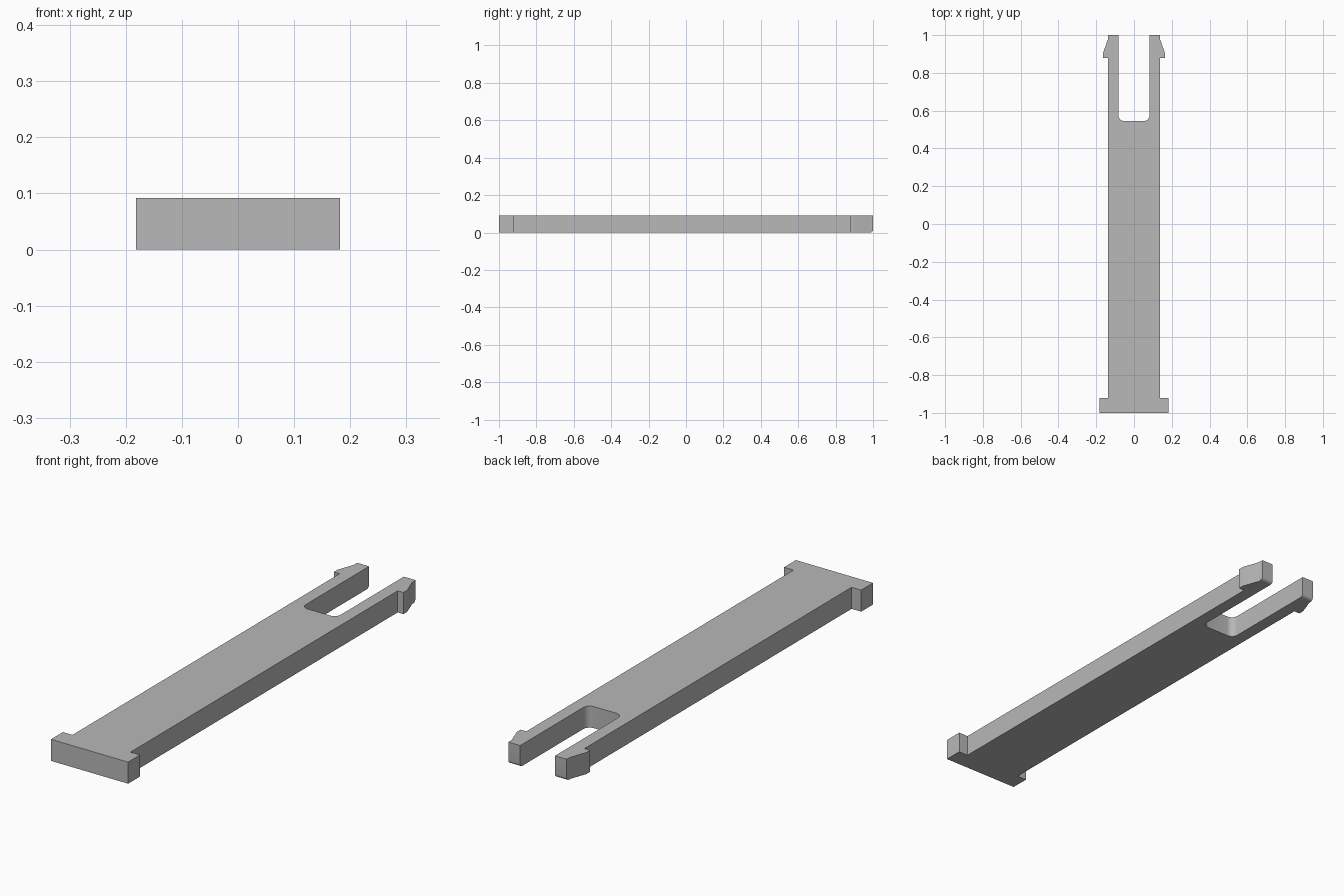
import bpy
import bmesh
from math import sin, cos, pi, radians

cube = bpy.data.objects.get("Cube")
if cube:
    bpy.data.objects.remove(cube, do_unlink=True)

HEIGHT = 0.092
SLOT_HALF, SLOT_END, FILLET = 0.082, 0.545, 0.03

# Plain grey plastic
grey = bpy.data.materials.new("grey plastic")
grey.use_nodes = True
colour = (0.48, 0.48, 0.48, 1)
grey.diffuse_color = colour
grey.node_tree.nodes["Principled BSDF"].inputs["Base Color"].default_value = colour

# Left half of the outline: foot, shank, barb, prong tip
half = [(0.182, -1), (0.182, -0.92), (0.137, -0.92), (0.137, 0.88),
        (0.164, 0.88), (0.164, 0.905), (0.139, 0.975), (0.137, 1),
        (SLOT_HALF, 1)]

# Rounded inner corner of the slot
STEPS = 8
for i in range(STEPS + 1):
    a = i / STEPS * pi / 2
    half.append((SLOT_HALF - FILLET + FILLET * cos(a),
                 SLOT_END + FILLET - FILLET * sin(a)))

outline = half + [(-x, y) for x, y in reversed(half)]

# Extrude the outline upwards
bm = bmesh.new()
base = bm.faces.new([bm.verts.new((x, y, 0)) for x, y in outline])
result = bmesh.ops.extrude_face_region(bm, geom=[base], use_keep_orig=True)
top = [g for g in result["geom"] if isinstance(g, bmesh.types.BMVert)]
bmesh.ops.translate(bm, verts=top, vec=(0, 0, HEIGHT))
bmesh.ops.recalc_face_normals(bm, faces=bm.faces)

# Round the lower edge of both prong tips
tips = [e for e in bm.edges
        if all(v.co.y > 0.999 and v.co.z < 0.001 for v in e.verts)]
bmesh.ops.bevel(bm, geom=tips, offset=0.014, segments=5, profile=0.5,
                affect='EDGES')
bmesh.ops.recalc_face_normals(bm, faces=bm.faces)

mesh = bpy.data.meshes.new("snap_pin")
bm.to_mesh(mesh)
bm.free()
mesh.materials.append(grey)
pin = bpy.data.objects.new("snap_pin", mesh)
bpy.context.collection.objects.link(pin)

bpy.ops.object.select_all(action='DESELECT')
pin.select_set(True)
bpy.context.view_layer.objects.active = pin
bpy.ops.object.shade_smooth_by_angle(angle=radians(25))
